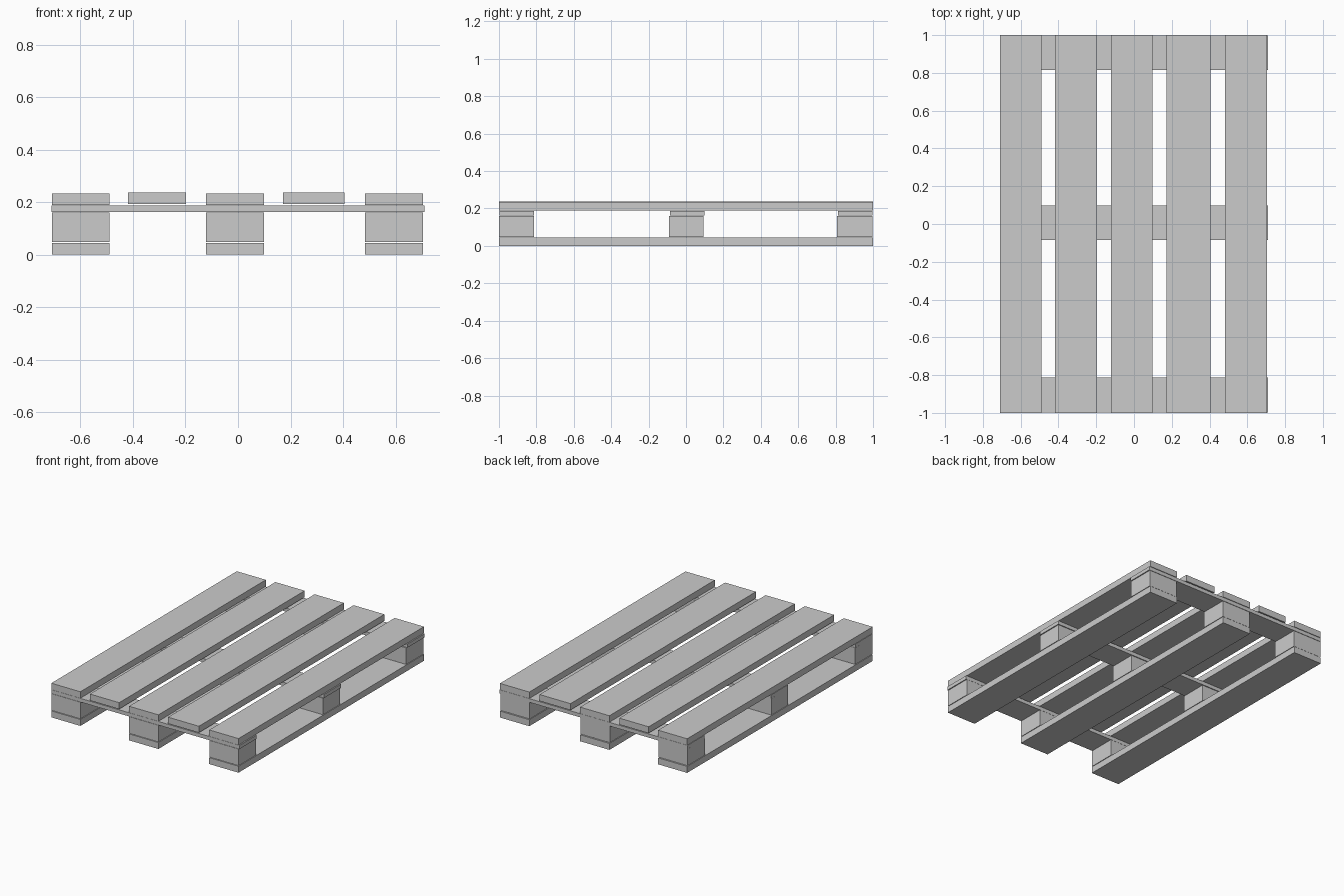
import bpy

if "Cube" in bpy.data.objects:
    bpy.data.objects.remove(bpy.data.objects["Cube"])


def box(name, x, y, z):
    """Box from (min, max) pairs on each axis."""
    bpy.ops.mesh.primitive_cube_add(size=1)
    ob = bpy.context.object
    ob.name = name
    ob.location = [(a + b) / 2 for a, b in (x, y, z)]
    ob.scale = [b - a for a, b in (x, y, z)]
    bpy.ops.object.transform_apply(location=True, rotation=False, scale=True)
    return ob


LENGTH = (-1.0, 1.0)
runner_x = [(-0.709, -0.49), (-0.122, 0.099), (0.483, 0.704)]
loose_x = [(-0.418, -0.197), (0.172, 0.405)]

# Deck boards: three above the runners, two slightly raised between them
for i, x in enumerate(runner_x):
    box(f"deck_board_{i}", x, LENGTH, (0.189, 0.233))
for i, x in enumerate(loose_x):
    box(f"deck_board_between_{i}", x, LENGTH, (0.193, 0.237))

# Thin cross boards under the deck
cross_y = [(-0.998, -0.812), (-0.085, 0.098), (0.814, 0.998)]
for i, y in enumerate(cross_y):
    box(f"cross_board_{i}", (-0.71, 0.71), y, (0.162, 0.187))

# Spacer blocks and bottom runners
block_y = [(-0.999, -0.812), (-0.09, 0.093), (0.808, 0.996)]
for i, x in enumerate(runner_x):
    box(f"bottom_runner_{i}", x, LENGTH, (0.0, 0.044))
    for j, y in enumerate(block_y):
        box(f"spacer_block_{i}_{j}", x, y, (0.048, 0.161))
